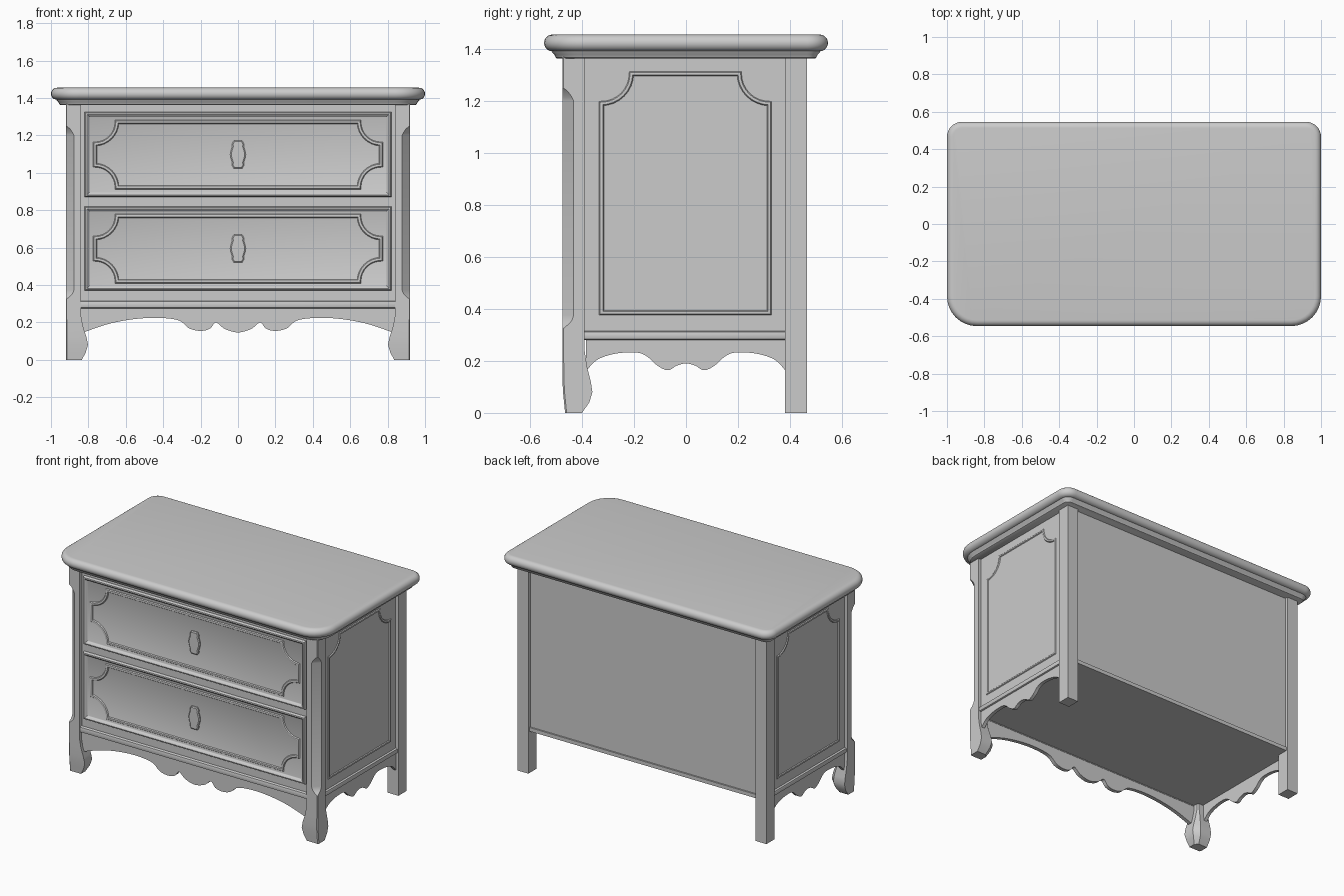
import bpy, bmesh, math
from mathutils import Vector

cube = bpy.data.objects.get("Cube")
if cube:
    bpy.data.objects.remove(cube, do_unlink=True)

GREY = (0.6, 0.6, 0.6, 1)
paint = bpy.data.materials.new("plain grey")
paint.use_nodes = True
paint.diffuse_color = GREY
paint.node_tree.nodes["Principled BSDF"].inputs["Base Color"].default_value = GREY


def flat(u, v, h):
    return (u, v, h)


def front(u, v, h):
    return (u, -h, v)


def side(s):
    return lambda u, v, h: (s * h, u, v)


def finish(name, bm):
    bmesh.ops.recalc_face_normals(bm, faces=bm.faces)
    mesh = bpy.data.meshes.new(name)
    bm.to_mesh(mesh)
    bm.free()
    mesh.materials.append(paint)
    ob = bpy.data.objects.new(name, mesh)
    bpy.context.collection.objects.link(ob)
    bpy.ops.object.select_all(action='DESELECT')
    ob.select_set(True)
    bpy.context.view_layer.objects.active = ob
    bpy.ops.object.shade_smooth_by_angle(angle=math.radians(35))
    return ob


def skin(name, rings, cap=True):
    """Join a stack of closed rings, closing the ends if asked."""
    bm = bmesh.new()
    loops = [[bm.verts.new(p) for p in ring] for ring in rings]
    n = len(loops[0])
    for a, b in zip(loops, loops[1:]):
        for i in range(n):
            j = (i + 1) % n
            bm.faces.new((a[i], a[j], b[j], b[i]))
    if cap:
        bm.faces.new(loops[0])
        bm.faces.new(loops[-1])
    return finish(name, bm)


def inset(outline, d):
    """Mitred inward offset of an anticlockwise outline."""
    out = []
    n = len(outline)
    for i in range(n):
        p = Vector(outline[i])
        a = (p - Vector(outline[i - 1])).normalized()
        b = (Vector(outline[(i + 1) % n]) - p).normalized()
        na, nb = Vector((-a.y, a.x)), Vector((-b.y, b.x))
        out.append(p + (na + nb) * (d / max(0.3, 1 + na.dot(nb))))
    return out


def loft(name, outline, profile, plane, cap=True):
    """Run a profile of (inset, height) pairs round an outline."""
    rings = [[plane(p[0], p[1], h) for p in inset(outline, d)] for d, h in profile]
    return skin(name, rings, cap)


def rect(u0, u1, v0, v1):
    return [(u0, v0), (u1, v0), (u1, v1), (u0, v1)]


def box(name, x0, x1, y0, y1, z0, z1):
    return loft(name, rect(x0, x1, y0, y1), [(0, z0), (0, z1)], flat)


def arc(cx, cy, r, a0, a1, n=8):
    angles = [math.radians(a0 + (a1 - a0) * i / n) for i in range(n + 1)]
    return [(cx + r * math.cos(a), cy + r * math.sin(a)) for a in angles]


def notched(u0, u1, v0, v1, r, low=True):
    """Rectangle with scooped corners, the lower pair optional."""
    if low:
        pts = arc(u0, v0, r, 90, 0) + arc(u1, v0, r, 180, 90)
    else:
        pts = [(u0, v0), (u1, v0)]
    return pts + arc(u1, v1, r, 270, 180) + arc(u0, v1, r, 360, 270)


def spline(pts, steps=6):
    p = [Vector(q) for q in [pts[0]] + pts + [pts[-1]]]
    out = []
    for a, b, c, d in zip(p, p[1:], p[2:], p[3:]):
        for k in range(steps):
            t = k / steps
            out.append(0.5 * (2 * b + (c - a) * t + (2 * a - 5 * b + 4 * c - d) * t * t
                              + (3 * b - a - 3 * c + d) * t ** 3))
    return out + [p[-1]]


def apron(name, half, h0, h1, plane):
    """Board with a symmetrical scalloped lower edge."""
    edge = spline(half + [(-u, v) for u, v in reversed(half[:-1])])
    w = -half[0][0]
    loft(name, edge + [(w, 0.29), (-w, 0.29)], [(0, h0), (0, h1)], plane)


def ridge(base, w=0.012, t=0.008):
    return [(-w, base - 0.002), (-w / 2, base + t * 0.8), (0, base + t),
            (w / 2, base + t * 0.8), (w, base - 0.002)]


# Tabletop with bullnose edge and a cove below
RF, RB, HY = 0.16, 0.08, 0.546
top_outline = (arc(-1 + RF, -HY + RF, RF, 180, 270) + arc(1 - RF, -HY + RF, RF, 270, 360)
               + arc(1 - RB, HY - RB, RB, 0, 90) + arc(-1 + RB, HY - RB, RB, 90, 180))
nose = [(0.032 - 0.032 * math.cos(a), 1.423 + 0.032 * math.sin(a))
        for a in [math.radians(d) for d in range(-90, 91, 15)]]
loft("tabletop", top_outline, nose, flat)
loft("tabletop_moulding", top_outline,
     [(0.05, 1.363), (0.045, 1.366), (0.04, 1.378), (0.03, 1.388), (0.028, 1.394)], flat)

# Carcass
box("carcass", -0.9, 0.9, -0.45, 0.445, 0.28, 1.37)
box("back_rail", -0.85, 0.85, 0.43, 0.455, 0.28, 0.305)

# Drawers with beaded rims, scooped panel lines and pull plates
quarter = [(0.042, 0), (0.038, 0.022), (0.031, 0.042), (0.032, 0.058), (0.022, 0.075)]
right = [(u, -v) for u, v in reversed(quarter[1:])] + quarter
plate = right + [(-u, v) for u, v in reversed(right)]
for label, z0, z1 in (("upper", 0.87, 1.325), ("lower", 0.37, 0.82)):
    mid = (z0 + z1) / 2
    loft(label + "_drawer", rect(-0.82, 0.82, z0, z1),
         [(0, 0.44), (0, 0.46), (0.005, 0.468), (0.012, 0.47), (0.018, 0.467),
          (0.024, 0.456), (0.028, 0.454)], front)
    loft(label + "_drawer_panel_line",
         notched(-0.765, 0.765, mid - 0.175, mid + 0.175, 0.118), ridge(0.454), front, False)
    loft(label + "_drawer_pull", [(u, v + mid) for u, v in plate],
         [(0, 0.45), (0, 0.462), (0.006, 0.467)], front)

# Front rail and apron
rail = lambda h: [(0, h - 0.03), (0, h), (0.004, h + 0.008), (0.011, h + 0.011)]
loft("front_rail", rect(-0.845, 0.845, 0.275, 0.315), rail(0.458), front)
apron("front_apron", [(-0.845, 0.14), (-0.7, 0.19), (-0.57, 0.216), (-0.44, 0.225),
                      (-0.32, 0.212), (-0.26, 0.168), (-0.2, 0.155), (-0.15, 0.167),
                      (-0.118, 0.2), (-0.07, 0.165), (0, 0.147)], 0.43, 0.455, front)

# Front leg sections: z, inner x, inner y, front y, outer chamfer, inner chamfer
SECTIONS = [(0, 0.835, -0.4, -0.465, 0.006, 0.02), (0.04, 0.814, -0.372, -0.469, 0.006, 0.03),
            (0.08, 0.802, -0.36, -0.473, 0.006, 0.035), (0.12, 0.81, -0.366, -0.475, 0.006, 0.03),
            (0.18, 0.829, -0.381, -0.475, 0.005, 0.02), (0.24, 0.84, -0.39, -0.475, 0.004, 0.01)]
for z, c in ((0.325, 0.004), (0.34, 0.022), (0.355, 0.036), (0.375, 0.043),
             (1.2, 0.043), (1.215, 0.036), (1.235, 0.022), (1.25, 0.004), (1.37, 0.004)):
    SECTIONS.append((z, 0.84, -0.39, -0.475, c, 0.01))

for s, word in ((1, "left"), (-1, "right")):
    # Legs
    X = 0.92
    rings = [[(s * x, y, z) for x, y in ((xi, yf), (X - c, yf), (X, yf + c), (X, yi),
                                        (xi + k, yi), (xi, yi - k))]
             for z, xi, yi, yf, c, k in SECTIONS]
    skin(word + "_front_leg", rings)
    lo, hi = sorted((s * 0.84, s * X))
    box(word + "_back_leg", lo, hi, 0.38, 0.465, 0, 1.37)
    # Side panel line, rail and apron
    loft(word + "_side_panel_line", notched(-0.325, 0.32, 0.385, 1.305, 0.115, False),
         ridge(0.9, 0.01, 0.007), side(s), False)
    loft(word + "_side_rail", rect(-0.4, 0.39, 0.28, 0.315), rail(0.903), side(s))
    apron(word + "_side_apron", [(-0.385, 0.16), (-0.34, 0.205), (-0.27, 0.228),
                                 (-0.19, 0.232), (-0.15, 0.217), (-0.11, 0.182),
                                 (-0.07, 0.164), (-0.035, 0.182), (0, 0.19)],
          0.88, 0.903, side(s))
